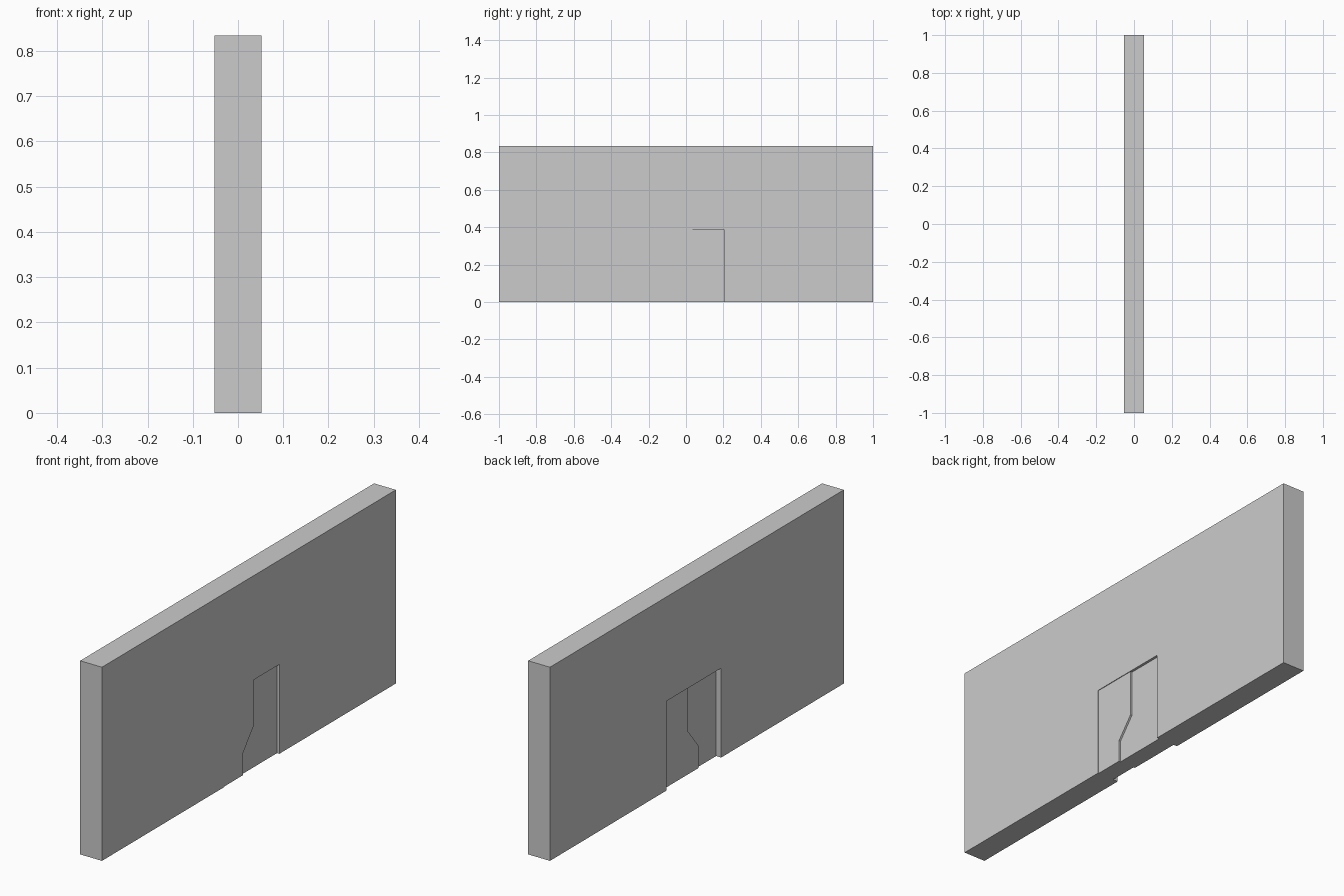
import bpy, bmesh

if "Cube" in bpy.data.objects:
    bpy.data.objects.remove(bpy.data.objects["Cube"])


def slab(name, outline, x0, x1):
    """Extrude a y-z outline along x into a solid slab."""
    bm = bmesh.new()
    face = bm.faces.new([bm.verts.new((x0, y, z)) for y, z in outline])
    ext = bmesh.ops.extrude_face_region(bm, geom=[face])
    moved = [v for v in ext["geom"] if isinstance(v, bmesh.types.BMVert)]
    bmesh.ops.translate(bm, verts=moved, vec=(x1 - x0, 0, 0))
    bmesh.ops.recalc_face_normals(bm, faces=bm.faces)
    mesh = bpy.data.meshes.new(name)
    bm.to_mesh(mesh)
    bm.free()
    obj = bpy.data.objects.new(name, mesh)
    bpy.context.collection.objects.link(obj)
    return obj


HALF, TOP = 0.052, 0.834
LEFT, RIGHT, HEAD = -0.165, 0.207, 0.385

# Wall with a doorway notch open at the bottom
slab("wall", [(-1, 0), (LEFT, 0), (LEFT, HEAD), (RIGHT, HEAD),
              (RIGHT, 0), (1, 0), (1, TOP), (-1, TOP)], -HALF, HALF)

# Kinked seam where the two door leaves meet
seam = [(-0.036, 0), (-0.036, 0.095), (0.036, 0.184), (0.036, HEAD)]

# Left leaf, almost flush with one side of the wall
slab("left_door_leaf", [(LEFT, 0)] + seam + [(LEFT, HEAD)], -0.028, 0.049)

# Right leaf, set slightly further back
slab("right_door_leaf", [(RIGHT, HEAD), (RIGHT, 0)] + seam, -0.035, 0.041)
